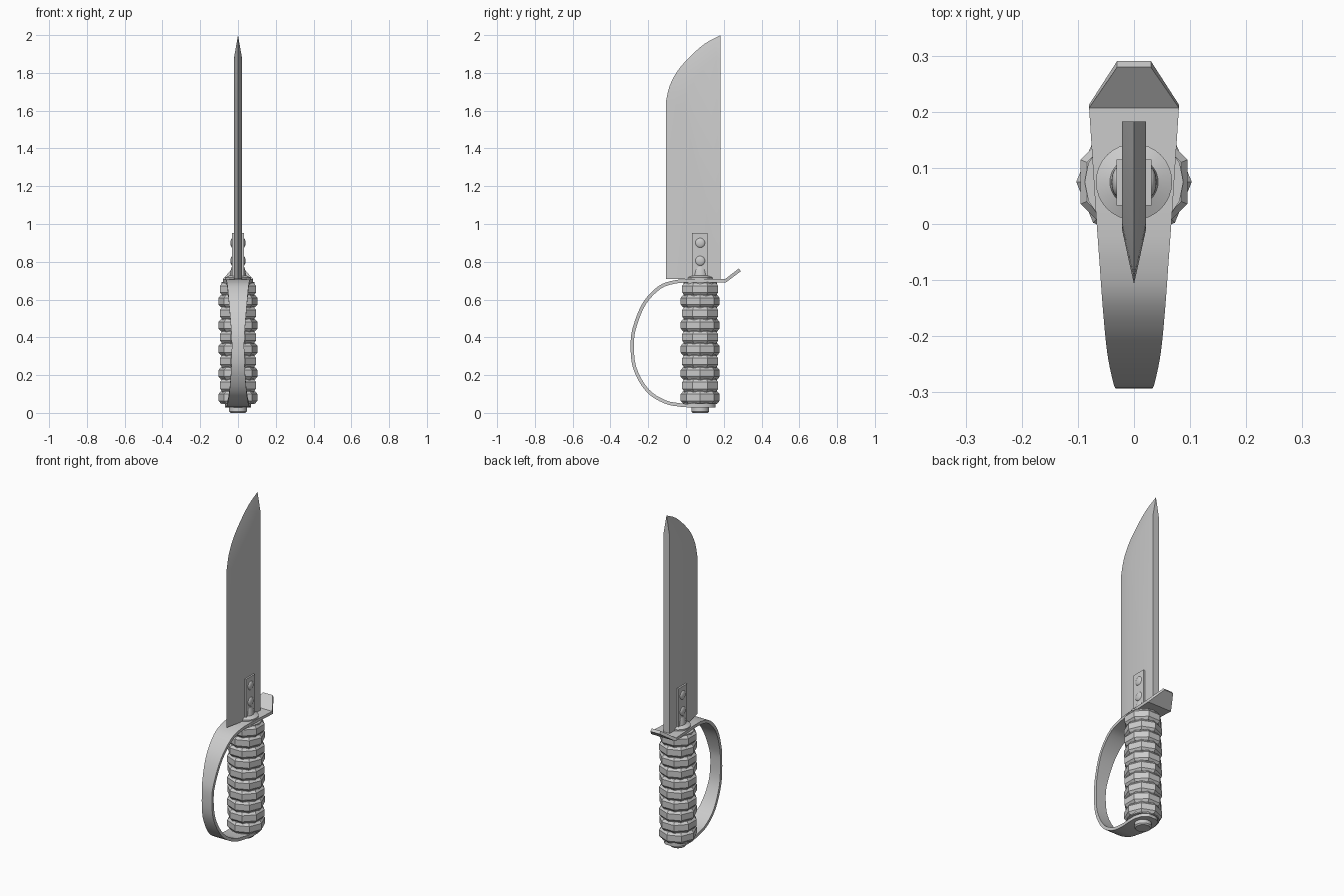
import bpy, bmesh, math
from mathutils import Vector

if "Cube" in bpy.data.objects:
    bpy.data.objects.remove(bpy.data.objects["Cube"])

GY = 0.075   # handle axis


def make(name, verts, faces, smooth=None):
    me = bpy.data.meshes.new(name)
    me.from_pydata(verts, [], faces)
    bm = bmesh.new()
    bm.from_mesh(me)
    bmesh.ops.remove_doubles(bm, verts=bm.verts, dist=1e-5)
    bmesh.ops.recalc_face_normals(bm, faces=bm.faces)
    bm.to_mesh(me)
    bm.free()
    ob = bpy.data.objects.new(name, me)
    bpy.context.collection.objects.link(ob)
    if smooth:
        bpy.ops.object.select_all(action='DESELECT')
        ob.select_set(True)
        bpy.context.view_layer.objects.active = ob
        bpy.ops.object.shade_smooth_by_angle(angle=math.radians(smooth))
    return ob


def lathe(name, profile, n, turn=0, smooth=None):
    """Capped revolve of (radius, z) about the handle axis."""
    verts = [(r * math.cos(turn + 2 * math.pi * i / n),
              GY + r * math.sin(turn + 2 * math.pi * i / n), z)
             for r, z in profile for i in range(n)]
    faces = [(k * n + i, k * n + (i + 1) % n, (k + 1) * n + (i + 1) % n, (k + 1) * n + i)
             for k in range(len(profile) - 1) for i in range(n)]
    last = (len(profile) - 1) * n
    faces += [tuple(range(n)), tuple(range(last, last + n))]
    return make(name, verts, faces, smooth)


def catmull(pts, steps):
    p = [Vector(q) for q in pts]
    p = [2 * p[0] - p[1]] + p + [2 * p[-1] - p[-2]]
    out = []
    for a, b, c, d in zip(p, p[1:], p[2:], p[3:]):
        for s in range(steps):
            t = s / steps
            out.append(0.5 * (2 * b + (c - a) * t + (2 * a - 5 * b + 4 * c - d) * t * t
                              + (3 * b - a - 3 * c + d) * t ** 3))
    return out + [p[-2]]


# Blade: sharpened front edge with bevel, flat spine
T = 0.021
edge = [(-0.107, 0.71)] + [tuple(v[:2]) for v in catmull(
    [(-0.107, 1.645, 0), (-0.087, 1.73, 0), (-0.045, 1.81, 0), (0.02, 1.885, 0),
     (0.1, 1.955, 0), (0.183, 2.0, 0)], 3)]
inner = [(-0.012, 0.71)] + [tuple(v[:2]) for v in catmull(
    [(-0.012, 1.62, 0), (0.002, 1.69, 0), (0.03, 1.75, 0), (0.07, 1.805, 0),
     (0.12, 1.85, 0), (0.183, 1.88, 0)], 3)]
n = len(edge)
verts = [(0, y, z) for y, z in edge]
for s in (1, -1):
    verts += [(s * T, y, z) for y, z in inner] + [(s * T, 0.183, 0.71)]
R, L = n, 2 * n + 1
faces = []
for o in (R, L):
    faces += [(i, i + 1, o + i + 1, o + i) for i in range(n - 1)]
    faces.append(tuple(range(o, o + n + 1)))
faces += [(R + n - 1, R + n, L + n, L + n - 1), (n - 1, R + n - 1, L + n - 1),
          (0, R, R + n, L + n, L)]
make("blade", verts, faces, 30)

# Guard strap: (y, z, half width) along the quillon, knuckle bow and pommel plate
bow = catmull([(0.02, 0.70, 0.068), (-0.06, 0.693, 0.062), (-0.14, 0.664, 0.056),
               (-0.22, 0.58, 0.048), (-0.27, 0.46, 0.038), (-0.284, 0.37, 0.033),
               (-0.272, 0.24, 0.036), (-0.205, 0.12, 0.045), (-0.11, 0.058, 0.055),
               (-0.02, 0.04, 0.062)], 4)
path = ([Vector((0.285, 0.757, 0.03)), Vector((0.21, 0.70, 0.08))] + bow
        + [Vector(q) for q in ((0.04, 0.037, 0.07), (0.09, 0.037, 0.07), (0.125, 0.037, 0.058),
                               (0.145, 0.037, 0.042), (0.155, 0.037, 0.022))])
verts, faces, H = [], [], 0.009
for i, p in enumerate(path):
    a = (p - path[i - 1]).xy.normalized() if i else (path[1] - p).xy.normalized()
    b = (path[i + 1] - p).xy.normalized() if i < len(path) - 1 else a
    t = (a + b).normalized()
    nx, ny = -t.y * H, t.x * H
    for sx, sn in ((1, 1), (1, -1), (-1, -1), (-1, 1)):
        verts.append((sx * p.z, p.x + sn * nx, p.y + sn * ny))
m = len(path)
for k in range(m - 1):
    faces += [(4 * k + j, 4 * k + (j + 1) % 4, 4 * k + 4 + (j + 1) % 4, 4 * k + 4 + j)
              for j in range(4)]
faces += [(0, 1, 2, 3), tuple(range(4 * m - 4, 4 * m))]
make("knuckle_guard", verts, faces, 25)

# Grip: core with ten chamfered octagonal rings, alternately turned
lathe("grip_core", [(0.088, 0.046), (0.088, 0.692)], 16)
h = 0.0637
for k in range(10):
    z = 0.05 + h * k
    lathe(f"grip_ring_{k + 1}", [(0.091, z), (0.103, z + 0.014), (0.103, z + h - 0.014),
                                 (0.091, z + h)], 8, (k % 2) * math.pi / 8)

# Pommel nut and blade collar
lathe("pommel_nut", [(0.04, 0.0), (0.047, 0.007), (0.047, 0.03)], 32, 0, 30)
lathe("blade_collar", [(0.068, 0.705), (0.068, 0.717), (0.043, 0.728), (0.039, 0.755),
                       (0.033, 0.772), (0.02, 0.778)], 32, 0, 30)

# Riveted side plates
for s, side in ((1, "right"), (-1, "left")):
    box = [(s * x, y, z) for x in (0.015, 0.031) for y in (0.033, 0.115) for z in (0.72, 0.952)]
    make(f"tang_plate_{side}", box, [(0, 1, 3, 2), (4, 5, 7, 6), (0, 1, 5, 4),
                                     (2, 3, 7, 6), (0, 2, 6, 4), (1, 3, 7, 5)])
    for z in (0.805, 0.90):
        bpy.ops.mesh.primitive_uv_sphere_add(segments=20, ring_count=10, radius=1,
                                             location=(s * 0.029, GY, z))
        rivet = bpy.context.object
        rivet.name = f"rivet_{side}"
        rivet.scale = (0.011, 0.026, 0.026)
        bpy.ops.object.shade_smooth()
